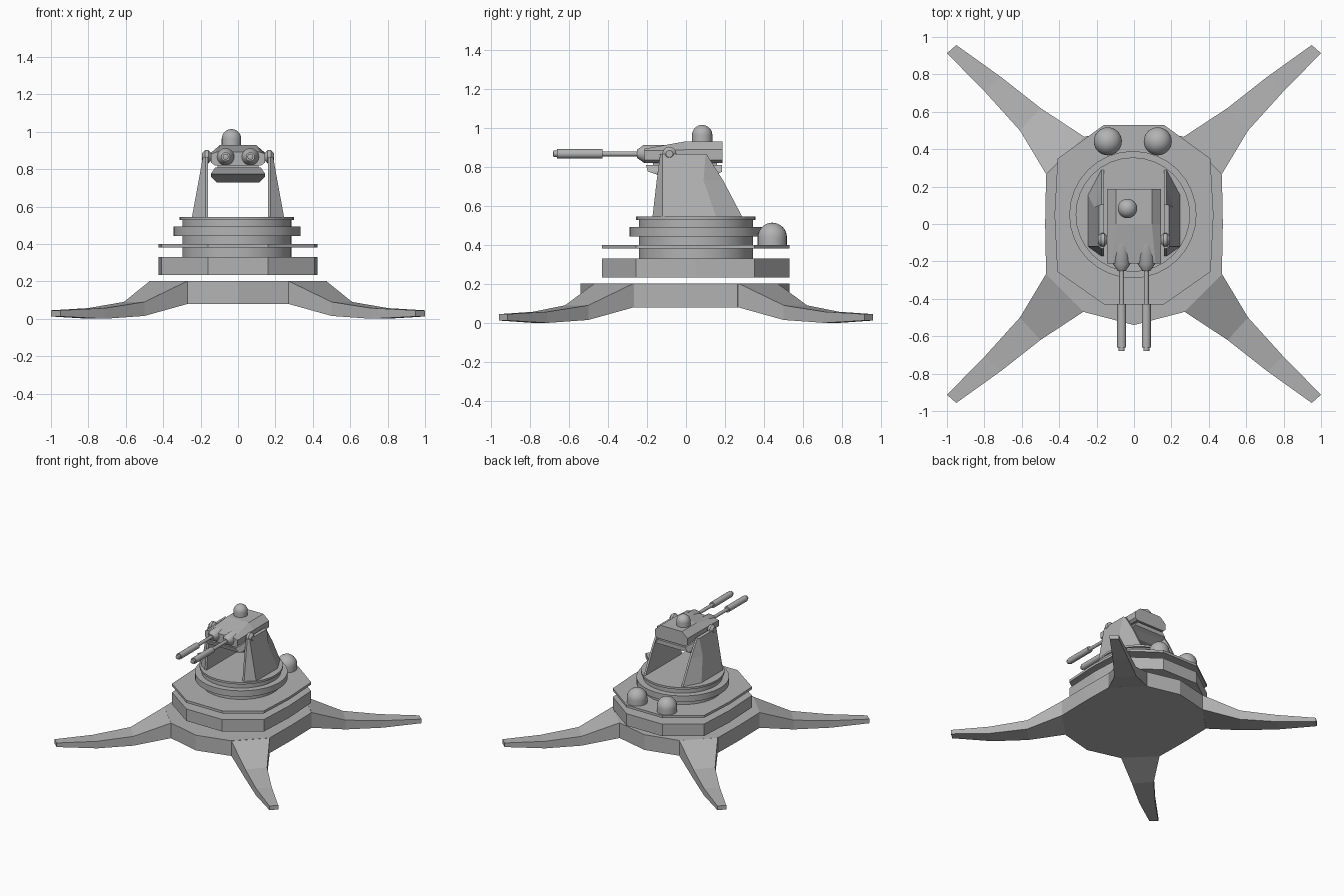
import bpy, bmesh, math

if "Cube" in bpy.data.objects:
    bpy.data.objects.remove(bpy.data.objects["Cube"])

# Dark grey paint
paint = bpy.data.materials.new("dark_grey")
paint.diffuse_color = (0.45, 0.45, 0.45, 1)
paint.use_nodes = True
paint.node_tree.nodes["Principled BSDF"].inputs["Base Color"].default_value = paint.diffuse_color


def loft(name, rings):
    """Skin a list of equal-length point rings and cap both ends."""
    bm = bmesh.new()
    vs = [[bm.verts.new(p) for p in r] for r in rings]
    n = len(rings[0])
    for a, b in zip(vs, vs[1:]):
        for i in range(n):
            j = (i + 1) % n
            bm.faces.new((a[i], a[j], b[j], b[i]))
    bm.faces.new(vs[0])
    bm.faces.new(vs[-1])
    bmesh.ops.recalc_face_normals(bm, faces=bm.faces)
    me = bpy.data.meshes.new(name)
    bm.to_mesh(me)
    bm.free()
    me.materials.append(paint)
    ob = bpy.data.objects.new(name, me)
    bpy.context.collection.objects.link(ob)
    return ob


def smooth(ob):
    bpy.ops.object.select_all(action='DESELECT')
    ob.select_set(True)
    bpy.context.view_layer.objects.active = ob
    bpy.ops.object.shade_smooth_by_angle(angle=math.radians(35))


def turned(name, profile, origin, axis='Z', n=24):
    """Solid of revolution from (radius, distance) pairs along an axis."""
    rings = []
    for r, d in profile:
        ring = []
        for k in range(n):
            t = 2 * math.pi * k / n
            u, v = r * math.cos(t), r * math.sin(t)
            p = {'X': (d, u, v), 'Y': (u, d, v), 'Z': (u, v, d)}[axis]
            ring.append([a + b for a, b in zip(p, origin)])
        rings.append(ring)
    ob = loft(name, rings)
    smooth(ob)
    return ob


def prism(name, outline, z0, z1):
    return loft(name, [[(x, y, z) for x, y in outline] for z in (z0, z1)])


def dome(name, x, y, z, r, h):
    prof = [(r, 0)]
    for k in range(9):
        t = math.radians(k * 11)
        prof.append((r * math.cos(t), h - r + r * math.sin(t)))
    turned(name, prof, (x, y, z))


# Base hub
base_half = [(0, -0.54), (0.27, -0.47), (0.47, -0.27), (0.475, 0),
             (0.47, 0.265), (0.27, 0.465), (0, 0.53)]
prism("base_hub", base_half + [(-x, y) for x, y in base_half[-2:0:-1]], 0.08, 0.203)

# Four splayed legs: side edge xy, front/back edge xy, top z, bottom z
stations = [(0.47, 0.267, 0.267, 0.467, 0.203, 0.08), (0.61, 0.50, 0.50, 0.62, 0.09, 0.015),
            (0.80, 0.71, 0.71, 0.785, 0.057, 0.0), (1.0, 0.913, 0.95, 0.957, 0.045, 0.012)]
for sx, sy, nm in ((1, -1, "front_right"), (-1, -1, "front_left"),
                   (1, 1, "back_right"), (-1, 1, "back_left")):
    loft(nm + "_leg", [[(sx * a, sy * b, t), (sx * c, sy * d, t),
                        (sx * c, sy * d, u), (sx * a, sy * b, u)]
                       for a, b, c, d, t, u in stations])

# Deck slab and thin deck plate share one outline
deck_half = [(0.16, -0.43), (0.41, -0.255), (0.425, 0.05), (0.408, 0.35), (0.16, 0.53)]
deck = deck_half + [(-x, y) for x, y in reversed(deck_half)]
prism("deck_slab", deck, 0.233, 0.33)
prism("deck_plate", deck, 0.38, 0.40)

# Turntable column with rings
turned("turntable", [(0.292, 0.32), (0.292, 0.443), (0.34, 0.443), (0.34, 0.492),
                     (0.292, 0.492), (0.292, 0.528), (0.306, 0.528), (0.306, 0.544)],
       (-0.006, 0.05, 0), n=32)

# Rear sensor domes
for x in (-0.14, 0.127):
    dome("rear_dome", x, 0.442, 0.395, 0.075, 0.118)

# Tapered support arms with pivot bolts
for s, nm in ((1, "right"), (-1, "left")):
    levels = [(0.54, 0.16, 0.247, -0.172, 0.29, -0.12, 0.155),
              (0.73, 0.16, 0.212, -0.15, 0.19, -0.12, 0.09),
              (0.865, 0.16, 0.188, -0.132, 0.105, -0.12, 0.10)]
    loft(nm + "_arm", [[(s * xi, f, z), (s * (xi + 0.015), f, z), (s * xo, fo, z),
                        (s * xo, bo, z), (s * (xi + 0.015), b, z), (s * xi, b, z)]
                       for z, xi, xo, f, b, fo, bo in levels])
    turned(nm + "_pivot_bolt", [(0.018, s * 0.142), (0.036, s * 0.158),
                                (0.036, s * 0.176), (0.018, s * 0.193)],
           (0, -0.085, 0.866), 'X', 16)

# Gun housing: upper body lofted front to back
rings = []
for y, top, w in ((-0.212, 0.892, 0.115), (0.0, 0.93, 0.095), (0.188, 0.93, 0.095)):
    half = [(0.125, 0.82), (0.145, 0.835), (0.145, min(0.887, top - 0.01)), (w, top)]
    rings.append([(x, y, z) for x, z in half] + [(-x, y, z) for x, z in reversed(half)])
loft("gun_body", rings)

# Neck and lower body
prism("gun_neck", [(-0.11, -0.17), (0.11, -0.17), (0.11, 0.16), (-0.11, 0.16)], 0.79, 0.84)
rings = []
for z, w, f, b in ((0.808, 0.122, -0.205, 0.185), (0.775, 0.145, -0.195, 0.185),
                   (0.76, 0.145, -0.15, 0.155), (0.728, 0.112, -0.09, 0.10)):
    rings.append([(-w, f, z), (w, f, z), (w, b, z), (-w, b, z)])
loft("gun_lower_body", rings)

# Twin barrels
for x in (-0.066, 0.066):
    turned("barrel", [(0.012, -0.68), (0.016, -0.678), (0.016, -0.66), (0.024, -0.66),
                      (0.024, -0.428), (0.013, -0.428), (0.013, -0.25), (0.022, -0.25),
                      (0.046, -0.215), (0.046, -0.05)], (x, 0, 0.866), 'Y', 16)

# Top sensor dome
dome("top_dome", -0.035, 0.083, 0.92, 0.052, 0.094)
